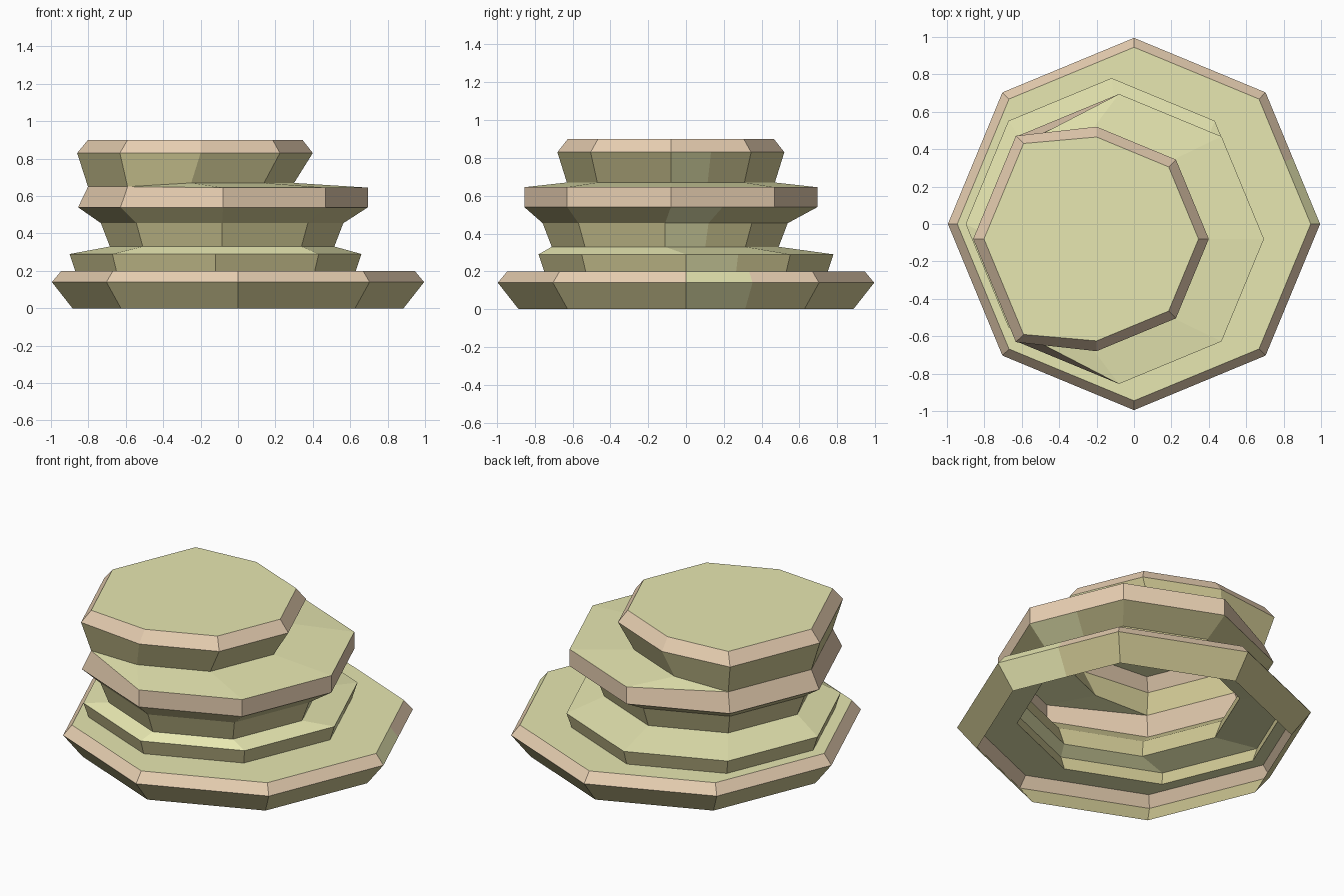
import bpy, bmesh
from math import cos, sin, pi

if "Cube" in bpy.data.objects:
    bpy.data.objects.remove(bpy.data.objects["Cube"])


def material(name, color):
    m = bpy.data.materials.new(name)
    m.diffuse_color = (*color, 1)
    m.use_nodes = True
    m.node_tree.nodes["Principled BSDF"].inputs["Base Color"].default_value = m.diffuse_color
    return m


GRASS, SIDE, EDGE = 0, 1, 2
bm = bmesh.new()


def ring(cx, cy, r, z, left=None):
    """Octagon with an extra point halfway along its first side.
    left = (cx, cy, r, z) overrides the three points on the -x side."""
    pts = []
    for k in range(8):
        x0, y0, rad, h = left if left and k in (3, 4, 5) else (cx, cy, r, z)
        a = k * pi / 4
        pts.append((x0 + rad * cos(a), y0 + rad * sin(a), h))
    mid = tuple((p + q) / 2 for p, q in zip(pts[0], pts[1]))
    pts.insert(1, mid)
    return [bm.verts.new(p) for p in pts]


# Stacked outline: ring arguments, material of the band below, grassy patch on it
ledge = (-0.08, -0.08, 0.722, 0.65)
outline = [
    ((0, 0, 0.885, 0), None, False),
    ((0, 0, 0.995, 0.14), SIDE, True),
    ((0, 0, 0.945, 0.20), EDGE, True),
    ((-0.12, 0, 0.75, 0.20), GRASS, False),
    ((-0.12, 0, 0.78, 0.29), SIDE, True),
    ((-0.085, -0.11, 0.60, 0.33), GRASS, False),
    ((-0.085, -0.11, 0.648, 0.455), SIDE, True),
    ((-0.08, -0.08, 0.775, 0.54), SIDE, True),
    ((-0.08, -0.08, 0.775, 0.645, ledge), EDGE, False),
    ((-0.25, -0.08, 0.55, 0.67, ledge), GRASS, False),
    ((-0.20, -0.08, 0.60, 0.83, (-0.08, -0.08, 0.78, 0.83)), SIDE, True),
    ((-0.20, -0.08, 0.545, 0.90, (-0.08, -0.08, 0.722, 0.90)), EDGE, False),
]

prev = None
for args, mat, patch in outline:
    cur = ring(*args)
    if prev:
        for i in range(9):
            j = (i + 1) % 9
            f = bm.faces.new((prev[i], prev[j], cur[j], cur[i]))
            f.material_index = GRASS if patch and i == 0 else mat
    prev = cur

# Grassy cap; the underside stays open
bm.faces.new(prev).material_index = GRASS

# Weld the points shared by the ledge and the neck
bmesh.ops.remove_doubles(bm, verts=bm.verts, dist=0.0005)
bm.normal_update()

mesh = bpy.data.meshes.new("layered_cliff")
bm.to_mesh(mesh)
bm.free()
mesh.materials.append(material("grass", (0.80, 0.80, 0.44)))
mesh.materials.append(material("side_earth", (0.64, 0.59, 0.30)))
mesh.materials.append(material("edge_earth", (0.80, 0.62, 0.44)))
cliff = bpy.data.objects.new("layered_cliff", mesh)
bpy.context.collection.objects.link(cliff)
